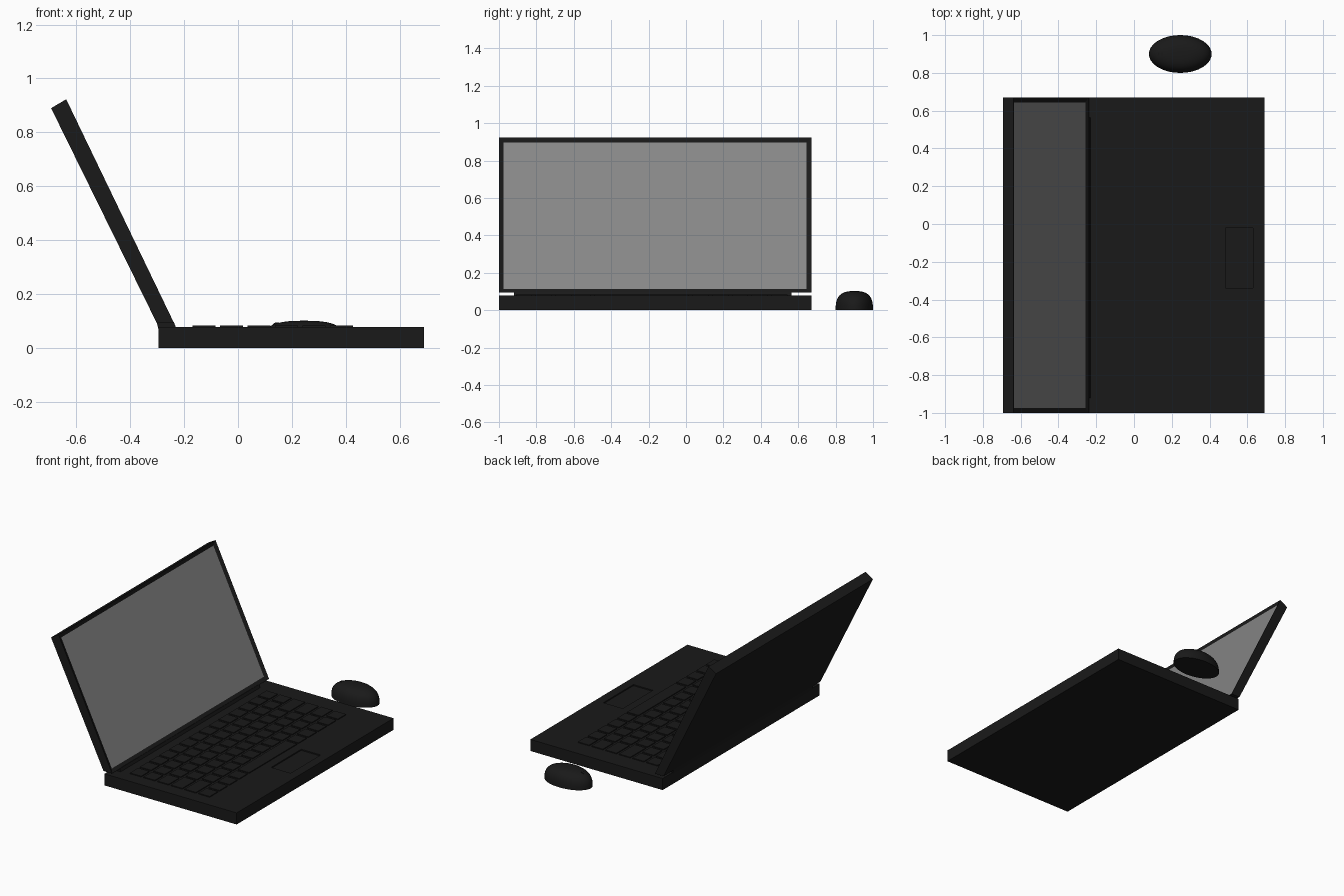
import bpy, bmesh, math

if "Cube" in bpy.data.objects:
    bpy.data.objects.remove(bpy.data.objects["Cube"])


def material(name, v):
    m = bpy.data.materials.new(name)
    m.diffuse_color = (v, v, v, 1)
    m.use_nodes = True
    m.node_tree.nodes["Principled BSDF"].inputs["Base Color"].default_value = m.diffuse_color
    return m


BLACK = material("black_plastic", 0.01)
GLASS = material("screen_grey", 0.24)


def add_object(name, bm, *mats):
    bmesh.ops.recalc_face_normals(bm, faces=bm.faces)
    me = bpy.data.meshes.new(name)
    bm.to_mesh(me)
    bm.free()
    for m in mats:
        me.materials.append(m)
    ob = bpy.data.objects.new(name, me)
    bpy.context.collection.objects.link(ob)
    return ob


def prism(profile, y0, y1, bm=None):
    """Extrude an (x, z) profile along y."""
    bm = bm or bmesh.new()
    a = [bm.verts.new((x, y0, z)) for x, z in profile]
    b = [bm.verts.new((x, y1, z)) for x, z in profile]
    bm.faces.new(a)
    bm.faces.new(b[::-1])
    n = len(a)
    for i in range(n):
        j = (i + 1) % n
        bm.faces.new((a[i], b[i], b[j], a[j]))
    return bm


def rect(x0, x1, z0, z1):
    return [(x0, z0), (x1, z0), (x1, z1), (x0, z1)]


# base with a shallow touchpad recess
base = add_object("base", prism(rect(-0.295, 0.69, 0, 0.078), -1, 0.67), BLACK)
cutter = add_object("touchpad_cutter", prism(rect(0.485, 0.63, 0.07, 0.1), -0.34, -0.02), BLACK)
cutter.hide_render = True
cutter.hide_set(True)
cut = base.modifiers.new("touchpad_recess", 'BOOLEAN')
cut.operation = 'DIFFERENCE'
cut.solver = 'EXACT'
cut.object = cutter

# lid, with the screen inset in its front face
bm = prism([(-0.302, 0.095), (-0.238, 0.095), (-0.637, 0.923), (-0.693, 0.89)], -1, 0.67)
bmesh.ops.recalc_face_normals(bm, faces=bm.faces)
front = max(bm.faces, key=lambda f: f.normal.x)
bmesh.ops.inset_region(bm, faces=[front], thickness=0.036)
bmesh.ops.translate(bm, verts=front.verts, vec=front.normal * -0.01)
front.material_index = 1
add_object("lid", bm, BLACK, GLASS)

# hinge
add_object("hinge", prism([(-0.295, 0.07), (-0.227, 0.07), (-0.238, 0.097), (-0.302, 0.097)],
                          -0.92, 0.565), BLACK)

# keyboard: six rows, the last one with a space bar
bm = bmesh.new()
pitch_x, pitch_y, gap = 0.102, 1.47 / 14, 0.018
for row in range(6):
    x = -0.168 + row * pitch_x
    widths = [1] * 14
    if row == 5:
        widths = [1, 1, 1, 1, 5, 1, 1, 1, 1, 1]
    elif row in (2, 3, 4):
        edge = 1 + 0.25 * (row - 1)
        widths = [edge] + [1] * 11 + [3 - edge]
    y = -0.91
    for w in widths:
        prism(rect(x, x + pitch_x - gap, 0.07, 0.084), y, y + w * pitch_y - gap, bm)
        y += w * pitch_y
add_object("keys", bm, BLACK)

# mouse: full dome on a flat oval bottom
bm = bmesh.new()
rings, seg, power = 12, 40, 2.8
prev = None
for i in range(rings):
    t = i / rings * math.pi / 2
    r, z = math.cos(t) ** (2 / power), 0.102 * math.sin(t) ** (2 / power)
    ring = [bm.verts.new((0.245 + 0.166 * r * math.cos(a), 0.9 + 0.1 * r * math.sin(a), z))
            for a in (2 * math.pi * k / seg for k in range(seg))]
    if prev is None:
        bm.faces.new(ring)
    else:
        for k in range(seg):
            j = (k + 1) % seg
            bm.faces.new((prev[k], prev[j], ring[j], ring[k]))
    prev = ring
top = bm.verts.new((0.245, 0.9, 0.102))
for k in range(seg):
    bm.faces.new((prev[k], prev[(k + 1) % seg], top))
mouse = add_object("mouse", bm, BLACK)
bpy.context.view_layer.objects.active = mouse
mouse.select_set(True)
bpy.ops.object.shade_smooth_by_angle(angle=math.radians(40))

# scroll wheel
wheel = [(0.145 + 0.02 * math.cos(a), 0.076 + 0.02 * math.sin(a))
         for a in (2 * math.pi * k / 16 for k in range(16))]
add_object("scroll_wheel", prism(wheel, 0.892, 0.908), BLACK)
